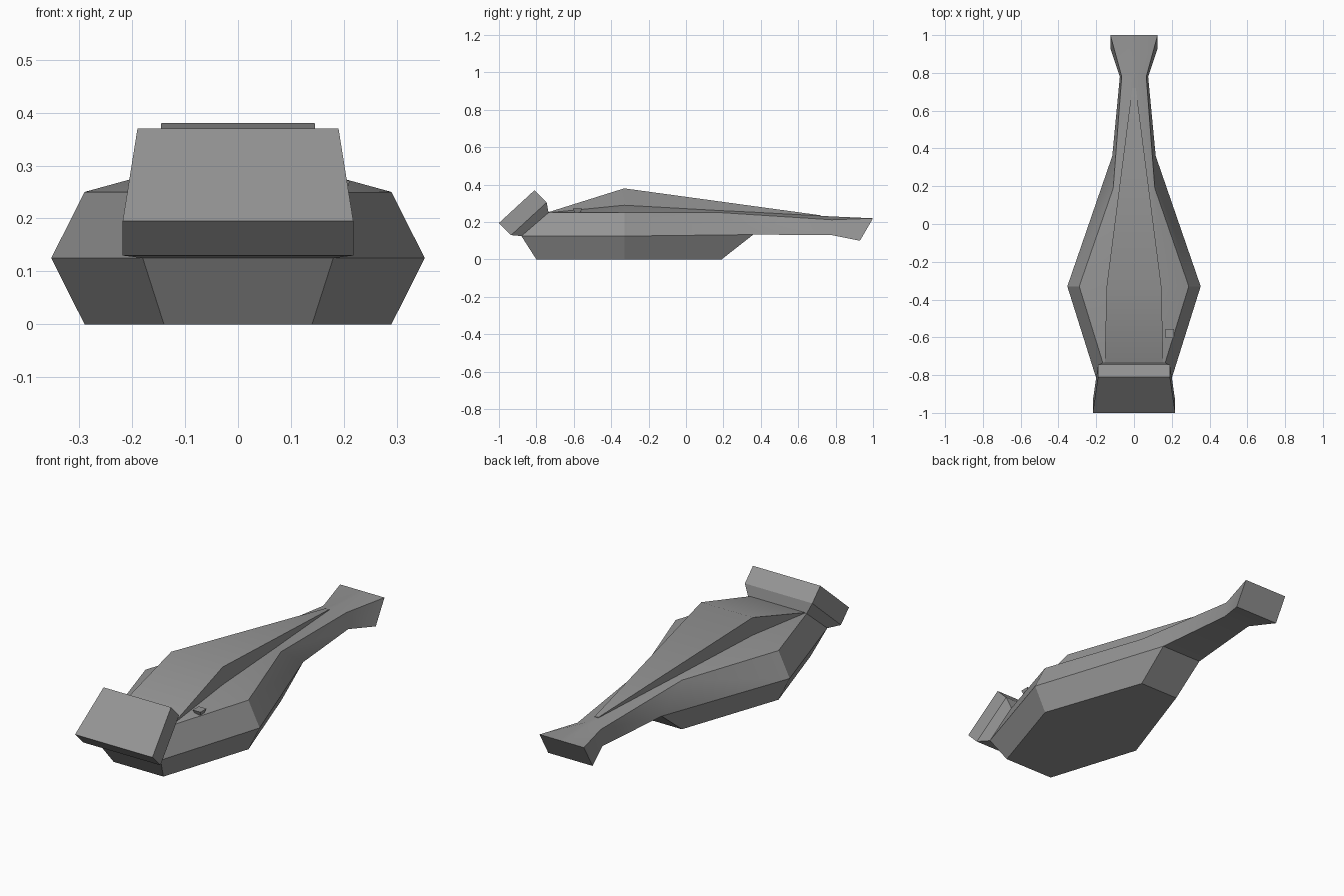
import bpy
import bmesh

if "Cube" in bpy.data.objects:
    bpy.data.objects.remove(bpy.data.objects["Cube"])

grey = bpy.data.materials.new("hull grey")
grey.use_nodes = True
grey.diffuse_color = (0.3, 0.3, 0.3, 1)
bsdf = next(n for n in grey.node_tree.nodes if n.type == 'BSDF_PRINCIPLED')
bsdf.inputs["Base Color"].default_value = grey.diffuse_color
bsdf.inputs["Roughness"].default_value = 0.7


def loft(name, stations, location=(0, 0, 0)):
    """Skin a row of half sections, each mirrored across x, and cap both ends."""
    bm = bmesh.new()
    rings = []
    for half in stations:
        full = half + [(-x, y, z) for x, y, z in reversed(half)]
        rings.append([bm.verts.new(p) for p in full])
    for a, b in zip(rings, rings[1:]):
        n = len(a)
        for i in range(n):
            j = (i + 1) % n
            bm.faces.new((a[i], a[j], b[j], b[i]))
    bm.faces.new(rings[0])
    bm.faces.new(rings[-1])
    bmesh.ops.recalc_face_normals(bm, faces=bm.faces)
    mesh = bpy.data.meshes.new(name)
    bm.to_mesh(mesh)
    bm.free()
    mesh.materials.append(grey)
    obj = bpy.data.objects.new(name, mesh)
    obj.location = location
    bpy.context.collection.objects.link(obj)
    bpy.ops.object.select_all(action='DESELECT')
    obj.select_set(True)
    bpy.context.view_layer.objects.active = obj
    bpy.ops.object.shade_smooth_by_angle(angle=0.52)
    return obj


# Widest outline of the hull, shared by its upper and lower halves
nose, beam, waist = (0.18, -0.88, 0.125), (0.353, -0.33, 0.125), (0.115, 0.36, 0.133)
nose_top = (0.165, -0.735, 0.25)

# Upper hull with sloping deck, narrow neck and flared tail (deck, shoulder, side)
loft("upper_hull", [
    [(0.155, -0.735, 0.25), nose_top, nose],
    [(0.145, -0.33, 0.29), (0.29, -0.33, 0.25), beam],
    [(0.075, 0.19, 0.262), (0.11, 0.19, 0.25), waist],
    [(0.01, 0.78, 0.23), (0.065, 0.78, 0.212), (0.075, 0.78, 0.13)],
    [(0.01, 1, 0.22), (0.125, 1, 0.22), (0.125, 0.93, 0.10)],
])

# Lower hull tapering to a flat bottom
loft("lower_hull", [
    [nose, (0.14, -0.80, 0)],
    [beam, (0.29, -0.33, 0)],
    [waist, (0.11, 0.19, 0)],
])

# Raised wedge along the back
loft("back_ridge", [
    [(0.155, -0.735, 0.253), (0.155, -0.735, 0.24)],
    [(0.145, -0.33, 0.38), (0.145, -0.33, 0.27)],
    [(0.01, 0.72, 0.236), (0.01, 0.72, 0.22)],
])

# Slanted nose plate with a bevel back to the hull
loft("nose_plate", [
    [(0.19, -0.81, 0.37), (0.218, -1, 0.195)],
    [(0.19, -0.745, 0.305), (0.218, -0.935, 0.13)],
    [nose_top, nose],
])

# Small sensor on the left deck edge
loft("deck_sensor", [
    [(0.022, -0.024, 0.03), (0.022, 0.024, 0.03)],
    [(0.008, -0.008, -0.01), (0.008, 0.008, -0.01)],
], (0.19, -0.58, 0.242))
